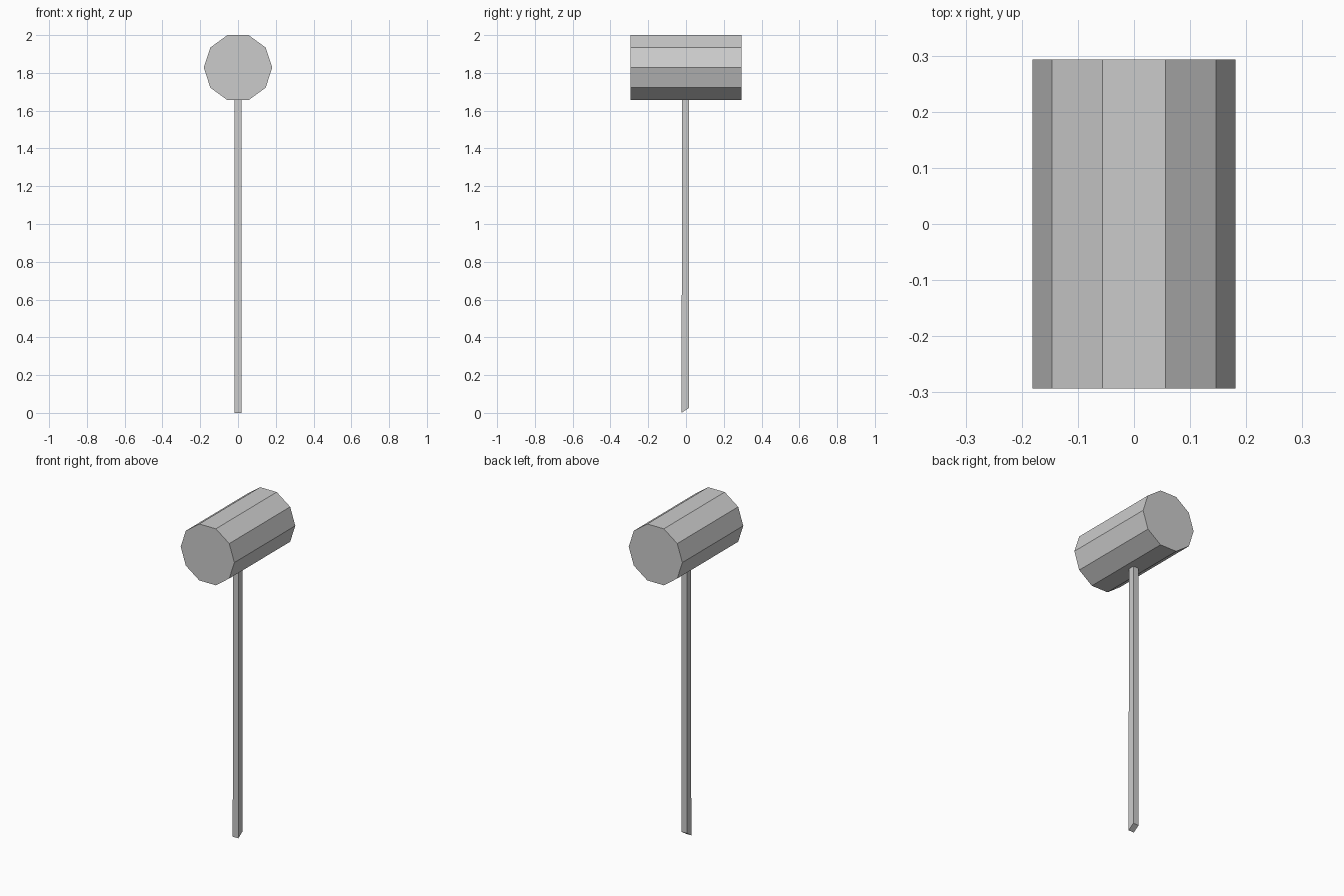
import bpy, bmesh
from math import cos, sin, radians

if "Cube" in bpy.data.objects:
    bpy.data.objects.remove(bpy.data.objects["Cube"])


def prism(name, rings):
    """Closed solid skinned through end rings of equal point count."""
    bm = bmesh.new()
    loops = [[bm.verts.new(p) for p in ring] for ring in rings]
    bm.faces.new(loops[0])
    bm.faces.new(loops[-1])
    for a, b in zip(loops, loops[1:]):
        for i in range(len(a)):
            j = (i + 1) % len(a)
            bm.faces.new((a[i], a[j], b[j], b[i]))
    bmesh.ops.recalc_face_normals(bm, faces=bm.faces)
    mesh = bpy.data.meshes.new(name)
    bm.to_mesh(mesh)
    bm.free()
    obj = bpy.data.objects.new(name, mesh)
    bpy.context.collection.objects.link(obj)
    return obj


# Ten-sided mallet head lying along y, flat side down
R, HALF, CZ = 0.181, 0.2935, 1.828
prism("mallet_head", [
    [(R * cos(radians(36 * i)), y, CZ + R * sin(radians(36 * i))) for i in range(10)]
    for y in (-HALF, HALF)])

# Square handle with a slanted foot, leaning very slightly at the front
W = 0.019
prism("handle", [
    [(-W, -0.024, 0), (W, -0.024, 0), (W, 0.017, 0.027), (-W, 0.017, 0.027)],
    [(-W, -0.020, 1.665), (W, -0.020, 1.665), (W, 0.017, 1.665), (-W, 0.017, 1.665)]])
